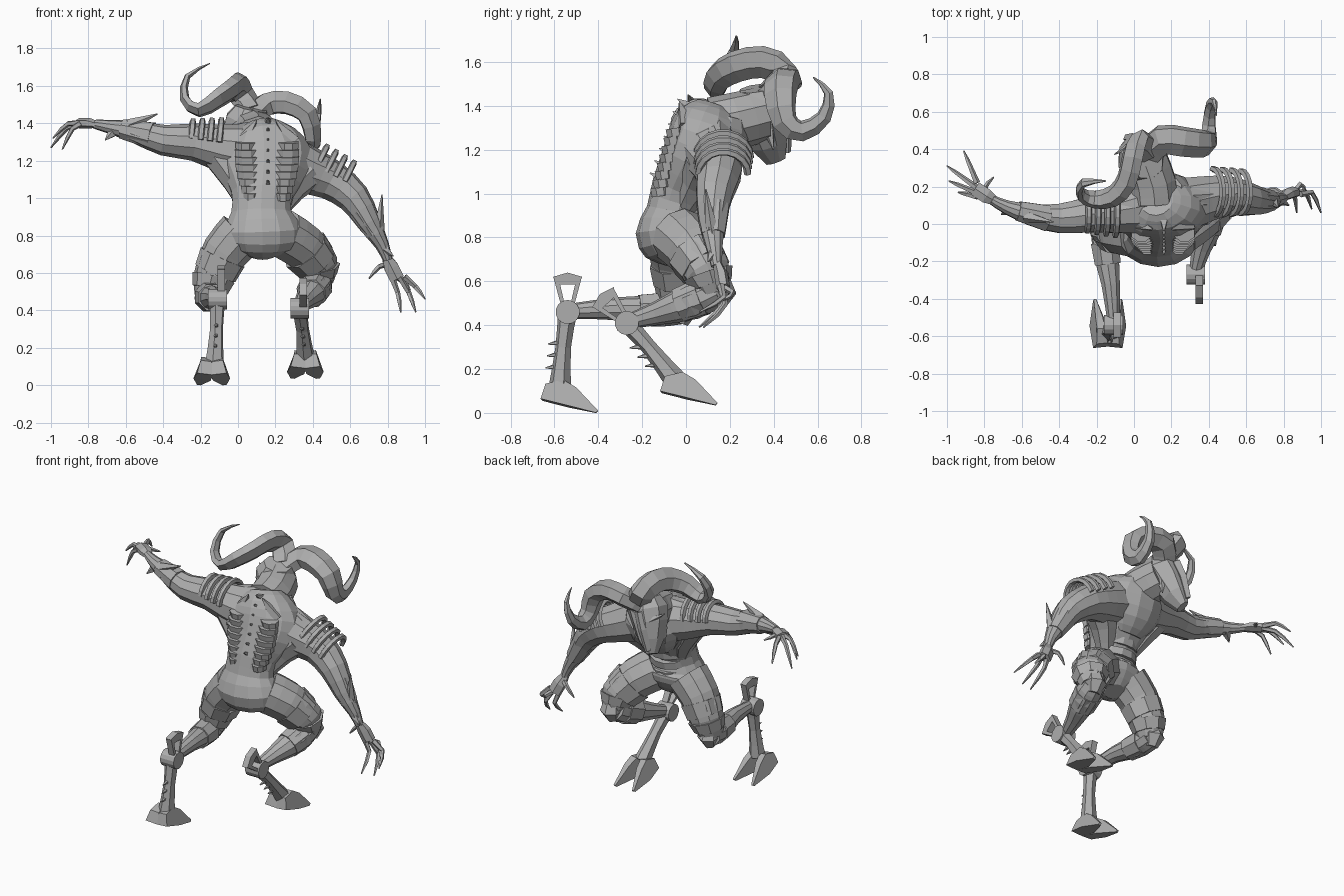
import bpy, bmesh, math
from mathutils import Vector, Matrix

cube = bpy.data.objects.get("Cube")
if cube:
    bpy.data.objects.remove(cube, do_unlink=True)

grey = bpy.data.materials.new("stone_grey")
grey.use_nodes = True
tone = (0.42, 0.42, 0.42, 1)
grey.diffuse_color = tone
grey.node_tree.nodes["Principled BSDF"].inputs["Base Color"].default_value = tone


def skin(name, rings):
    """Join a row of rings with quads and cap both ends."""
    bm = bmesh.new()
    rows = [[bm.verts.new(p) for p in ring] for ring in rings]
    n = len(rows[0])
    for low, high in zip(rows, rows[1:]):
        for i in range(n):
            j = (i + 1) % n
            bm.faces.new((low[i], low[j], high[j], high[i]))
    bm.faces.new(rows[0])
    bm.faces.new(rows[-1])
    bmesh.ops.recalc_face_normals(bm, faces=bm.faces)
    mesh = bpy.data.meshes.new(name)
    bm.to_mesh(mesh)
    bm.free()
    mesh.materials.append(grey)
    obj = bpy.data.objects.new(name, mesh)
    bpy.context.collection.objects.link(obj)
    return obj


def refine(stations, steps):
    """Curve smoothly through stations of position and radii."""
    if steps < 2:
        return stations
    out = []
    last = len(stations) - 1
    for i in range(last):
        a, b, c, d = (stations[min(max(k, 0), last)] for k in range(i - 1, i + 3))
        for s in range(steps):
            t = s / steps
            out.append([q + (r - p) * t / 2 + (p - q * 5 / 2 + r * 2 - w / 2) * t * t
                        + (q * 3 - p - r * 3 + w) * t ** 3 / 2
                        for p, q, r, w in zip(a, b, c, d)])
    return out + [stations[-1]]


def loft(name, stations, sides=8, steps=2, ref=(0, 0, 1), flat=1):
    """Tube through (x, y, z, radius[, second radius])."""
    full = [tuple(s) if len(s) == 5 else (*s, s[3] * flat) for s in stations]
    pts = refine(full, steps)
    centres = [Vector(p[:3]) for p in pts]
    rings, axis = [], None
    for i, p in enumerate(pts):
        t = (centres[min(i + 1, len(pts) - 1)] - centres[max(i - 1, 0)]).normalized()
        if axis is None:
            axis = Vector(ref).cross(t)
            if axis.length < 0.1:
                axis = Vector((1, 0, 0))
        axis = (axis - t * axis.dot(t)).normalized()
        other = t.cross(axis)
        turns = [math.tau * (k + 0.5) / sides for k in range(sides)]
        rings.append([centres[i] + axis * max(p[3], 0.002) * math.cos(a)
                      + other * max(p[4], 0.002) * math.sin(a) for a in turns])
    return skin(name, rings)


def prism(name, profile, x, width, origin=(0, 0), angle=0):
    """Extrude (y, z[, width factor]) points along x, turned by angle about origin."""
    c, s = math.cos(angle), math.sin(angle)
    turned = [(origin[0] + y * c - z * s, origin[1] + y * s + z * c, w[0] if w else 1)
              for y, z, *w in profile]
    return skin(name, [[(x + e * w * width / 2, y, z) for y, z, w in turned] for e in (-1, 1)])


def spike(name, base, tip, r, sides=5):
    return loft(name, [(*base, r), (*tip, 0.003)], sides, 1)


def finger(name, base, tip, lift):
    b, t, up = Vector(base), Vector(tip), Vector(lift)
    loft(name, [(*b, 0.018), (*(b.lerp(t, 0.45) + up), 0.014),
                (*(b.lerp(t, 0.7) + up * 0.7), 0.012), (*t, 0.004)], 5, 1)


# Torso, chest, back muscles, neck and the slopes from neck to shoulders
loft("torso", [(.13, -.03, .69, .06, .06), (.13, -.05, .75, .19, .14), (.13, -.07, .83, .22, .16),
               (.125, -.06, .92, .165, .12), (.13, -.03, 1.02, .17, .13),
               (.14, .03, 1.14, .24, .15), (.14, .08, 1.25, .25, .165),
               (.13, .11, 1.34, .18, .15), (.12, .13, 1.395, .09, .09)], 14, 2, (0, 1, 0))
loft("chest", [(.13, .09, 1.04, .1, .06), (.13, .13, 1.12, .17, .11),
               (.13, .16, 1.23, .2, .13), (.12, .18, 1.34, .14, .1)], 12, 2, (0, 1, 0))
loft("left_back_muscle", [(.21, -.02, .92, .05), (.28, .05, 1.05, .085), (.36, .1, 1.14, .11)])
loft("right_back_muscle", [(.05, -.02, .95, .05), (-.0, .03, 1.09, .085), (-.1, .06, 1.24, .1)])
for i in range(3):
    z = .84 + i * .07
    loft("belly_band", [(.13, -.045 + i * .012, z, .14, .125),
                        (.13, -.035 + i * .012, z + .045, .13, .125)], 12, 1, (0, 1, 0))
loft("neck", [(.11, .12, 1.31, .13), (.1, .22, 1.33, .13), (.06, .34, 1.36, .125)], 10)
loft("right_neck_slope", [(.1, .14, 1.36, .06), (-.03, .1, 1.33, .065), (-.17, .06, 1.31, .06)])
loft("left_neck_slope", [(.14, .14, 1.36, .06), (.28, .13, 1.28, .07), (.42, .14, 1.18, .07)])

# Head, turned slightly and looking down
loft("head", [(.07, .32, 1.48, .09, .08), (.055, .33, 1.41, .13, .12), (.02, .35, 1.33, .115, .115),
              (-.01, .38, 1.23, .08, .09), (-.04, .41, 1.15, .03, .05)], 8, 1, (0, 1, 0))
loft("nose_ridge", [(.04, .44, 1.42, .03), (.0, .46, 1.32, .028), (-.04, .46, 1.19, .02)], 4, 1)
facing, across = Vector((-.3, .95, 0)), Vector((.95, .3, 0))
for side in (-1, 1):
    brow = Vector((.03, .33, 1.37)) + facing * .1
    spike("brow", brow + across * side * .02, brow + across * side * .11 + Vector((0, -.02, .05)), .022)
    jaw = Vector((.02, .35, 1.3)) + across * side * .08
    spike("cheek_horn", jaw, jaw + across * side * .02 + facing * .02 - Vector((0, 0, .1)), .03)

# Curling horns, broad at the base
loft("right_horn", [(.08, .38, 1.46, .08), (.02, .44, 1.55, .08), (-.01, .35, 1.6, .08),
                    (-.04, .23, 1.58, .078), (-.11, .15, 1.53, .068), (-.21, .13, 1.47, .052),
                    (-.285, .16, 1.53, .04), (-.27, .22, 1.65, .026), (-.15, .23, 1.72, .004)],
     6, 2, (0, 0, 1), .65)
loft("left_horn", [(.08, .38, 1.44, .08), (.15, .45, 1.5, .085), (.26, .44, 1.51, .085),
                   (.37, .43, 1.45, .078), (.4, .45, 1.33, .062), (.4, .53, 1.285, .05),
                   (.41, .63, 1.35, .037), (.43, .65, 1.46, .022), (.44, .58, 1.53, .004)],
     6, 2, (0, 0, 1), .75)

# Arms
loft("right_arm", [(.03, .09, 1.25, .15), (-.1, .07, 1.27, .125), (-.24, .05, 1.3, .1),
                   (-.4, .03, 1.31, .082), (-.55, .05, 1.355, .06), (-.68, .09, 1.38, .038),
                   (-.76, .13, 1.395, .026)], 10)
loft("left_arm", [(.25, .1, 1.2, .15), (.37, .13, 1.15, .13), (.5, .15, 1.095, .108),
                  (.62, .13, 1, .088), (.7, .12, .87, .064), (.77, .13, .75, .038),
                  (.8, .14, .67, .026)], 10)
loft("right_palm", [(-.74, .12, 1.39, .026), (-.79, .15, 1.4, .045), (-.85, .19, 1.4, .045)], 6, 1, (0, 0, 1), .6)
loft("left_palm", [(.79, .14, .69, .026), (.82, .16, .63, .045), (.85, .17, .57, .045)], 6, 1, (0, 1, 0), .7)
for tip in ((-.91, .39, 1.31), (-1, .31, 1.27), (-.99, .23, 1.32), (-.94, .17, 1.26)):
    finger("right_finger", (-.84, .09 + tip[1] * .33, 1.4), tip, (0, 0, .035))
finger("right_thumb", (-.78, .15, 1.4), (-.75, .25, 1.37), (-.03, 0, .01))
for tip in ((.87, .06, .39), (.95, .08, .39), (1, .06, .46), (.92, .16, .51)):
    finger("left_finger", (.36 + tip[0] * .53, .16, .58), tip, (.01, .055, .0))
finger("left_thumb", (.8, .15, .65), (.7, .18, .57), (0, .02, .02))
for name, base, tip in (("right_elbow_fin", (-.58, .04, 1.39), (-.43, .01, 1.45)),
                        ("right_wrist_fin", (-.66, .08, 1.36), (-.71, .05, 1.31)),
                        ("left_elbow_fin", (.75, .12, .82), (.77, .09, 1.02)),
                        ("left_wrist_fin", (.77, .13, .74), (.83, .1, .69))):
    spike(name, base, tip, .035)
loft("right_forearm_guard", [(-.46, .03, 1.335, .075), (-.62, .07, 1.37, .056)], 8, 1)
loft("left_forearm_guard", [(.66, .125, .94, .078), (.735, .125, .81, .056)], 8, 1)


# Bony hoops over the shoulders
def hoop(name, centre, direction, radius):
    d = Vector(direction).normalized()
    side = d.cross((0, 0, 1)).normalized()
    up = side.cross(d)
    arc = [math.radians(a) for a in range(0, 181, 20)]
    loft(name, [(*(Vector(centre) + (side * math.cos(a) + up * math.sin(a)) * radius), .018)
                for a in arc], 5, 1, direction)


for i in range(4):
    hoop("left_shoulder_hoop", (.42 + i * .05, .17, 1.165 - i * .025), (1, 0, -.5), .125 - i * .004)
    hoop("right_shoulder_hoop", (-.1 - i * .05, .06, 1.3 + i * .006), (-1, 0, .1), .12 - i * .008)

# Stacked rib plates and spine on the back
for side in (-1, 1):
    for i in range(8):
        t = i / 7
        z, w = 1.01 + t * .27, .042 + .026 * math.sin(t * 2.6)
        x = .155 + side * (.085 + t * .03)
        y = -.115 + t * .07
        loft("rib_plate", [(x, y, z - .021, w, .043), (x, y - .006, z + .019, w * 1.06, .046)],
             8, 1, (0, 1, 0))
    spike("shoulder_blade", (.16 + side * .13, .0, 1.3), (.15 + side * .05, -.03, 1.42), .05, 4)
for i in range(7):
    z = 1.06 + i * .056
    y = -.12 + i * .021
    spike("spine_spike", (.16, y + .02, z), (.16, y - .045, z + .035), .03, 4)

# Legs: thigh, calf and shin for each
legs = {
    "right": [[(.02, -.05, .81, .135), (-.07, -.04, .71, .125), (-.13, -.03, .58, .108), (-.16, -.04, .47, .075)],
              [(-.16, -.02, .48, .075), (-.15, -.15, .465, .072), (-.125, -.32, .475, .052), (-.11, -.51, .465, .036)],
              [(-.11, -.54, .46, .045), (-.115, -.56, .3, .036), (-.125, -.575, .12, .052)]],
    "left": [[(.24, -.04, .81, .135), (.34, .03, .745, .13), (.43, .1, .64, .108), (.44, .13, .55, .07)],
             [(.43, .14, .56, .075), (.41, .03, .51, .085), (.36, -.13, .455, .055), (.33, -.25, .42, .036)],
             [(.33, -.27, .41, .045), (.345, -.17, .3, .036), (.36, -.05, .15, .052)]]}
hoof = [(-.12, .03), (-.1, .1, .7), (-.02, .12, .5), (.04, .085, .45), (.14, -.02, .15), (.13, -.03, .25), (.0, .0, 1.1)]
post = [(-.03, .03), (-.012, .03), (-.035, .13), (-.065, .16)]
bar = [(-.068, .16), (-.035, .125), (.035, .125), (.068, .16), (0, .18)]
for name, lean, foot in (("right", 0, (-.14, -.54, .03)), ("left", .75, (.36, .005, .065))):
    thigh, calf, shin = legs[name]
    loft(name + "_thigh", thigh, 10)
    loft(name + "_calf", calf, 10)
    loft(name + "_shin", shin, 6)
    # Armour bands around thigh and calf, and a knee cap
    for part, limb, lo, hi in (("thigh", thigh, .4, .62), ("thigh", thigh, .68, .88), ("calf", calf, .2, .46)):
        ends = []
        for t in (lo, hi):
            k = t * (len(limb) - 1)
            a, b = limb[int(k)], limb[int(k) + 1]
            ends.append([p + (q - p) * (k % 1) for p, q in zip(a, b)])
            ends[-1][3] += .01
        loft(name + "_" + part + "_plate", ends, 8, 1)
    knee = Vector(thigh[-1][:3])
    loft(name + "_knee_cap", [(*(knee + Vector((0, .02, .06))), .05), (*(knee + Vector((0, .03, 0))), .07),
                              (*(knee + Vector((0, .01, -.06))), .04)], 6, 1)
    # Round hock joint with an open spur above it
    x, y, z = shin[0][:3]
    loft(name + "_hock_disc", [(x - .05, y, z, .055), (x + .05, y, z, .055)], 14, 1)
    for e in (-1, 1):
        prism(name + "_spur_post", [(e * p, q) for p, q in post], x + .02, .04, (y, z), lean)
    prism(name + "_spur_bar", bar, x + .02, .04, (y, z), lean)
    # Spikes down the back of the shin
    for k in range(3):
        p = Vector(shin[0][:3]).lerp(Vector(shin[2][:3]), .4 + k * .16)
        spike(name + "_shin_spike", p, p + Vector((0, -.075, -.01)), .02)
    # Split hoof with splayed, pointed toes
    for e in (-1, 1):
        toe = prism(name + "_hoof_toe", hoof, 0, .085)
        toe.matrix_world = (Matrix.Translation((foot[0] + e * .052, *foot[1:]))
                            @ Matrix.Rotation(-e * .1, 4, "Z") @ Matrix.Rotation(-e * .12, 4, "Y"))
